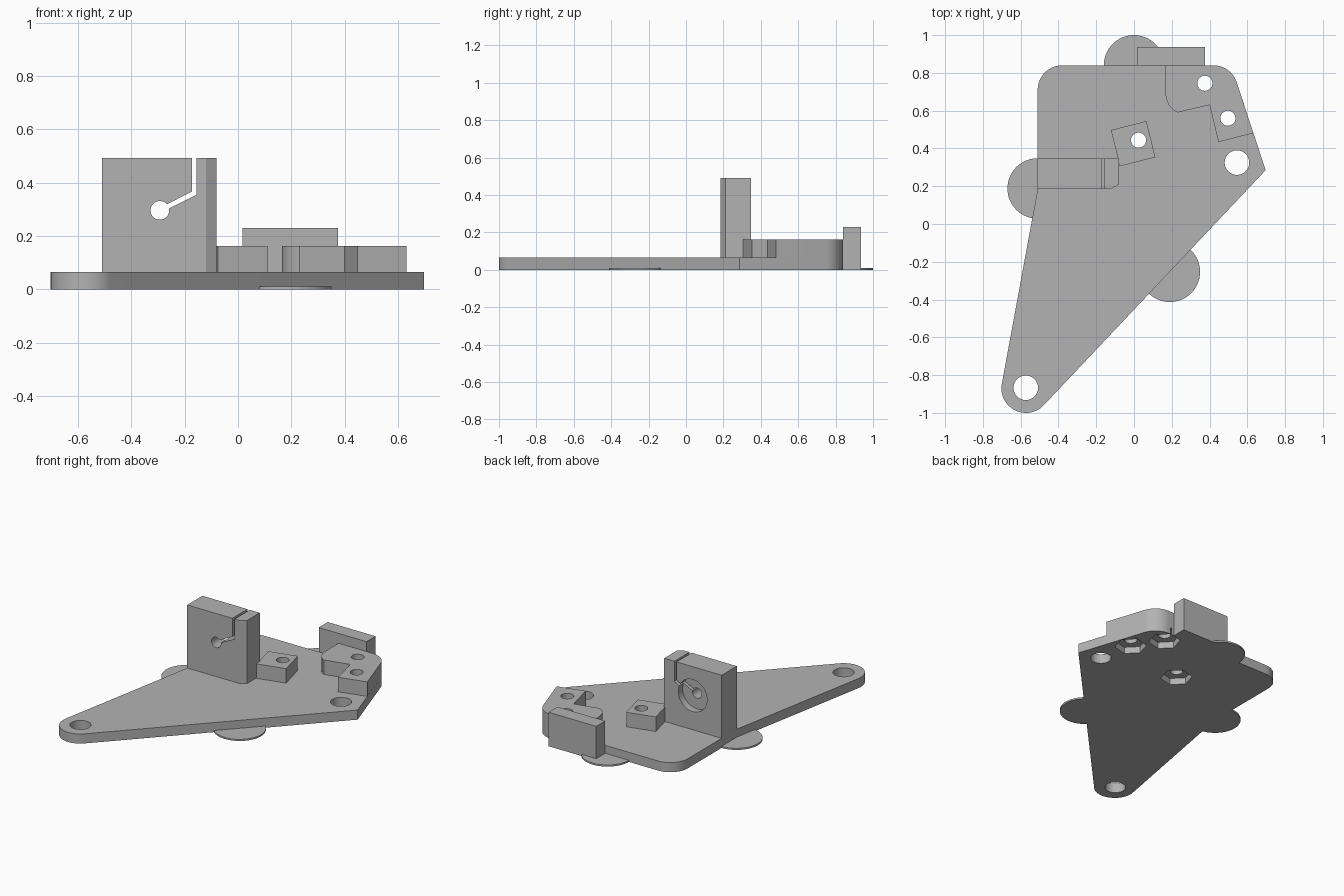
import bpy, bmesh
from math import cos, sin, radians, pi
from mathutils import Matrix

if "Cube" in bpy.data.objects:
    bpy.data.objects.remove(bpy.data.objects["Cube"])

GREY = bpy.data.materials.new("neutral grey")
GREY.use_nodes = True
GREY.diffuse_color = (0.45, 0.45, 0.45, 1)
GREY.node_tree.nodes["Principled BSDF"].inputs["Base Color"].default_value = (0.45, 0.45, 0.45, 1)

TOP = 0.065      # plate thickness
BOSS = 0.163     # top of the screw blocks


def arc(cx, cy, r, start, end, steps=16):
    """Points along an arc, angles in degrees."""
    angles = [radians(start + (end - start) * i / steps) for i in range(steps + 1)]
    return [(cx + r * cos(a), cy + r * sin(a)) for a in angles]


def circle(cx, cy, r, n=48, turn=0):
    return arc(cx, cy, r, turn, turn + 360, n)[:-1]


def prism(name, profile, low, high, upright=False):
    """Extrude a profile along z, or along y when upright (profile in x, z)."""
    bm = bmesh.new()
    if upright:
        verts = [bm.verts.new((u, low, v)) for u, v in profile]
        step = (0, high - low, 0)
    else:
        verts = [bm.verts.new((u, v, low)) for u, v in profile]
        step = (0, 0, high - low)
    face = bm.faces.new(verts)
    new = bmesh.ops.extrude_face_region(bm, geom=[face])["geom"]
    bmesh.ops.translate(bm, vec=step, verts=[g for g in new if isinstance(g, bmesh.types.BMVert)])
    bmesh.ops.recalc_face_normals(bm, faces=bm.faces)
    mesh = bpy.data.meshes.new(name)
    bm.to_mesh(mesh)
    bm.free()
    mesh.materials.append(GREY)
    obj = bpy.data.objects.new(name, mesh)
    bpy.context.collection.objects.link(obj)
    return obj


def cut(obj, *args, **kw):
    """Subtract a prism from the object and remove the cutter."""
    tool = prism("cutter", *args, **kw)
    tool.hide_render = True
    mod = obj.modifiers.new("cut", 'BOOLEAN')
    mod.operation, mod.solver, mod.object = 'DIFFERENCE', 'EXACT', tool
    bpy.context.view_layer.objects.active = obj
    bpy.ops.object.modifier_apply(modifier=mod.name)
    bpy.data.objects.remove(tool)


# Base plate
corner = arc(0.42, 0.71, 0.13, 17.8, 90)
outline = ([(0.697, 0.285)] + corner + arc(-0.38, 0.71, 0.13, 90, 180)
           + [(-0.51, 0.185)] + arc(-0.572, -0.87, 0.13, 169.7, 316.7, 24))
plate = prism("base_plate", outline, 0, TOP)
parts = [plate]

# Mounting holes
for x, y in [(0.545, 0.325), (-0.573, -0.867)]:
    cut(plate, circle(x, y, 0.065), -0.1, 0.2)

# Rear end stop
stop_shape = [(0.017, 0.84), (0.375, 0.84), (0.375, 0.936), (0.017, 0.936)]
parts.append(prism("rear_stop", stop_shape, 0, 0.23))

# Thin round feet, only where they stick out past the plate
for name, x, y in [("rear_foot", 0, 0.84), ("right_foot", -0.51, 0.188),
                   ("front_foot", 0.19, -0.253)]:
    foot = prism(name, circle(x, y, 0.16, 64), 0, 0.011)
    cut(foot, outline, -0.1, 0.1)
    if name == "rear_foot":
        cut(foot, stop_shape, -0.1, 0.1)
    parts.append(foot)

# Screw blocks
single = prism("single_screw_block",
               [(-0.122, 0.497), (-0.075, 0.306), (0.113, 0.353), (0.066, 0.545)], TOP, BOSS)
double = prism("double_screw_block",
               corner + [(0.165, 0.84), (0.165, 0.695), (0.171, 0.661), (0.184, 0.63),
                         (0.205, 0.605), (0.23, 0.59), (0.4, 0.63), (0.447, 0.434),
                         (0.632, 0.481)], TOP, BOSS)
parts += [single, double]

# Screw holes with hexagonal nut pockets underneath
for block, x, y in [(single, 0.024, 0.444), (double, 0.375, 0.745), (double, 0.497, 0.56)]:
    cut(block, circle(x, y, 0.04, 32), -0.1, 0.3)
    cut(plate, circle(x, y, 0.04, 32), -0.1, 0.3)
    cut(plate, circle(x, y, 0.1, 6, turn=14), -0.1, 0.045)

# Tall holder with a bored hole, a clamping slit and a round recess behind
holder = prism("tall_holder",
               [(-0.51, 0.185), (-0.12, 0.185), (-0.08, 0.21), (-0.08, 0.347), (-0.51, 0.347)],
               TOP, 0.492)
cut(holder, circle(-0.293, 0.296, 0.035, 32), 0, 0.5, upright=True)
cut(holder, [(-0.172, 0.6), (-0.172, 0.367), (-0.29, 0.307), (-0.283, 0.291),
             (-0.155, 0.355), (-0.155, 0.6)], 0, 0.5, upright=True)
cut(holder, circle(-0.293, 0.296, 0.108), 0.3, 0.5, upright=True)
parts.append(holder)

# Smooth the curved walls, keep edges sharp
bpy.ops.object.select_all(action='DESELECT')
for obj in parts:
    obj.select_set(True)
bpy.context.view_layer.objects.active = plate
bpy.ops.object.shade_smooth_by_angle(angle=radians(25))
